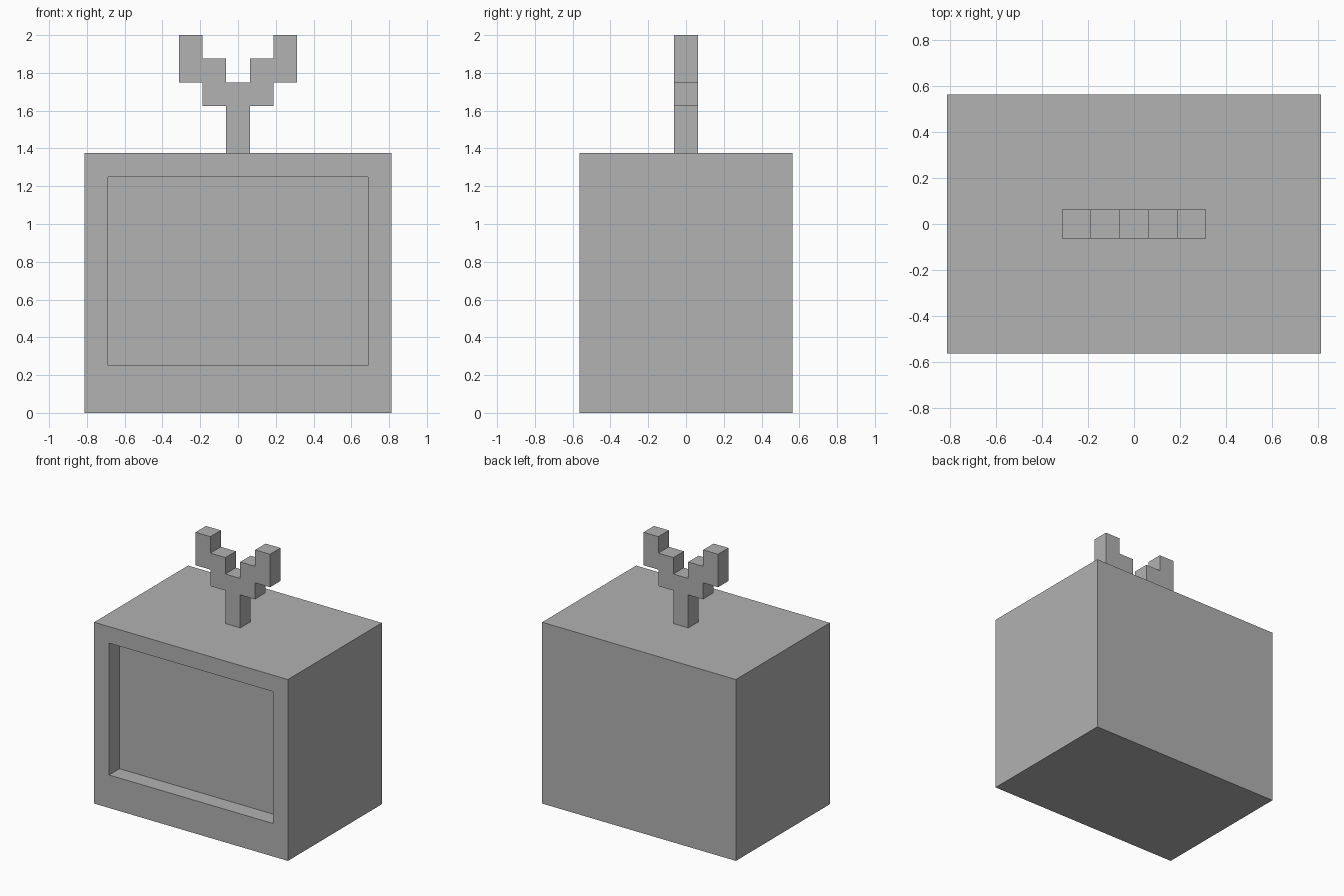
import bpy
import bmesh

cube = bpy.data.objects.get("Cube")
if cube:
    bpy.data.objects.remove(cube, do_unlink=True)

U = 0.125  # block unit

grey = bpy.data.materials.new("plain grey")
grey.use_nodes = True
colour = (0.445, 0.445, 0.445, 1)
grey.diffuse_color = colour
grey.node_tree.nodes["Principled BSDF"].inputs["Base Color"].default_value = colour


def finish(name, bm):
    bmesh.ops.recalc_face_normals(bm, faces=bm.faces)
    mesh = bpy.data.meshes.new(name)
    bm.to_mesh(mesh)
    bm.free()
    mesh.materials.append(grey)
    obj = bpy.data.objects.new(name, mesh)
    bpy.context.collection.objects.link(obj)
    return obj


def rectangle(bm, half_width, bottom, top, y):
    corners = [(-half_width, bottom), (half_width, bottom),
               (half_width, top), (-half_width, top)]
    return [bm.verts.new((x * U, y * U, z * U)) for x, z in corners]


# Cabinet: rings from the back panel, round the front frame, into the sunken screen
bm = bmesh.new()
rings = [rectangle(bm, 6.5, 0, 11, 4.5),
         rectangle(bm, 6.5, 0, 11, -4.5),
         rectangle(bm, 5.5, 2, 10, -4.5),
         rectangle(bm, 5.5, 2, 10, -3.5)]
for a, b in zip(rings, rings[1:]):
    for i in range(4):
        j = (i + 1) % 4
        bm.faces.new((a[i], a[j], b[j], b[i]))
bm.faces.new(rings[0])
bm.faces.new(rings[-1])
finish("television_cabinet", bm)

# Antenna: stepped Y outline, mirrored and extruded
right_half = [(0.5, 11), (0.5, 13), (1.5, 13), (1.5, 14), (2.5, 14),
              (2.5, 16), (1.5, 16), (1.5, 15), (0.5, 15), (0.5, 14)]
outline = right_half + [(-x, z) for x, z in reversed(right_half)]
bm = bmesh.new()
face = bm.faces.new([bm.verts.new((x * U, -0.5 * U, z * U)) for x, z in outline])
extruded = bmesh.ops.extrude_face_region(bm, geom=[face], use_keep_orig=True)
moved = [v for v in extruded["geom"] if isinstance(v, bmesh.types.BMVert)]
bmesh.ops.translate(bm, verts=moved, vec=(0, U, 0))
finish("antenna", bm)
